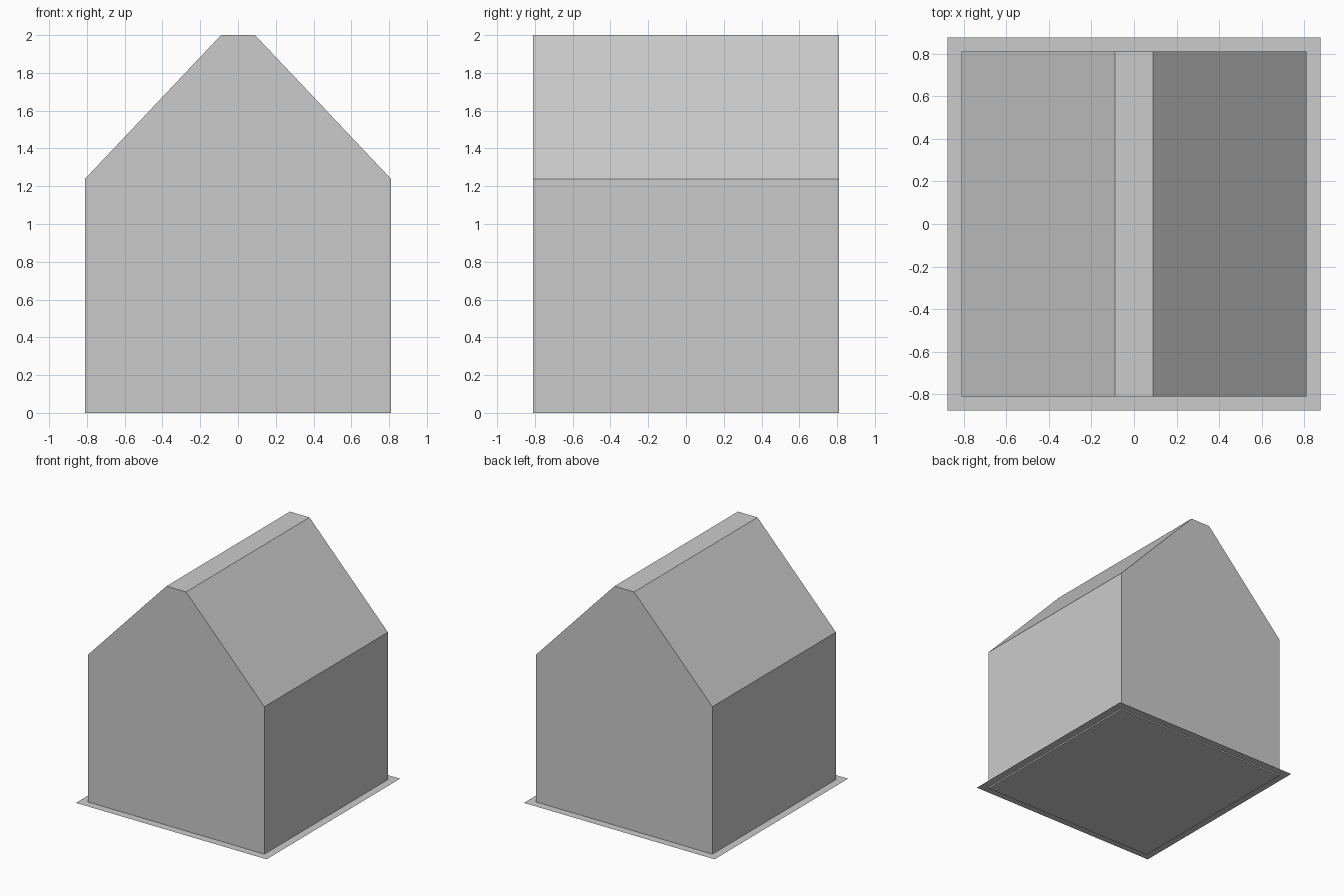
import bpy, bmesh

if "Cube" in bpy.data.objects:
    bpy.data.objects.remove(bpy.data.objects["Cube"])

W = 0.811      # half width and half depth of the house
RIDGE = 0.09   # half width of the flat ridge
EAVE = 1.238
TOP = 2.0


def new_object(name, bm):
    bmesh.ops.recalc_face_normals(bm, faces=bm.faces[:])
    mesh = bpy.data.meshes.new(name)
    bm.to_mesh(mesh)
    bm.free()
    obj = bpy.data.objects.new(name, mesh)
    bpy.context.collection.objects.link(obj)
    return obj


# House body: gable profile with a flattened ridge, extruded front to back
half = [(W, 0), (W, EAVE), (RIDGE, TOP)]
profile = half + [(-x, z) for x, z in reversed(half)]
bm = bmesh.new()
gable = bm.faces.new([bm.verts.new((x, -W, z)) for x, z in profile])
ext = bmesh.ops.extrude_face_region(bm, geom=[gable], use_keep_orig=True)
back = [v for v in ext["geom"] if isinstance(v, bmesh.types.BMVert)]
bmesh.ops.translate(bm, verts=back, vec=(0, 2 * W, 0))
new_object("house_body", bm)

# Ground sheet: thin square sheet just above the underside of the house
bm = bmesh.new()
bmesh.ops.create_grid(bm, x_segments=1, y_segments=1, size=0.877)
sheet = new_object("ground_sheet", bm)
sheet.location.z = 0.012
